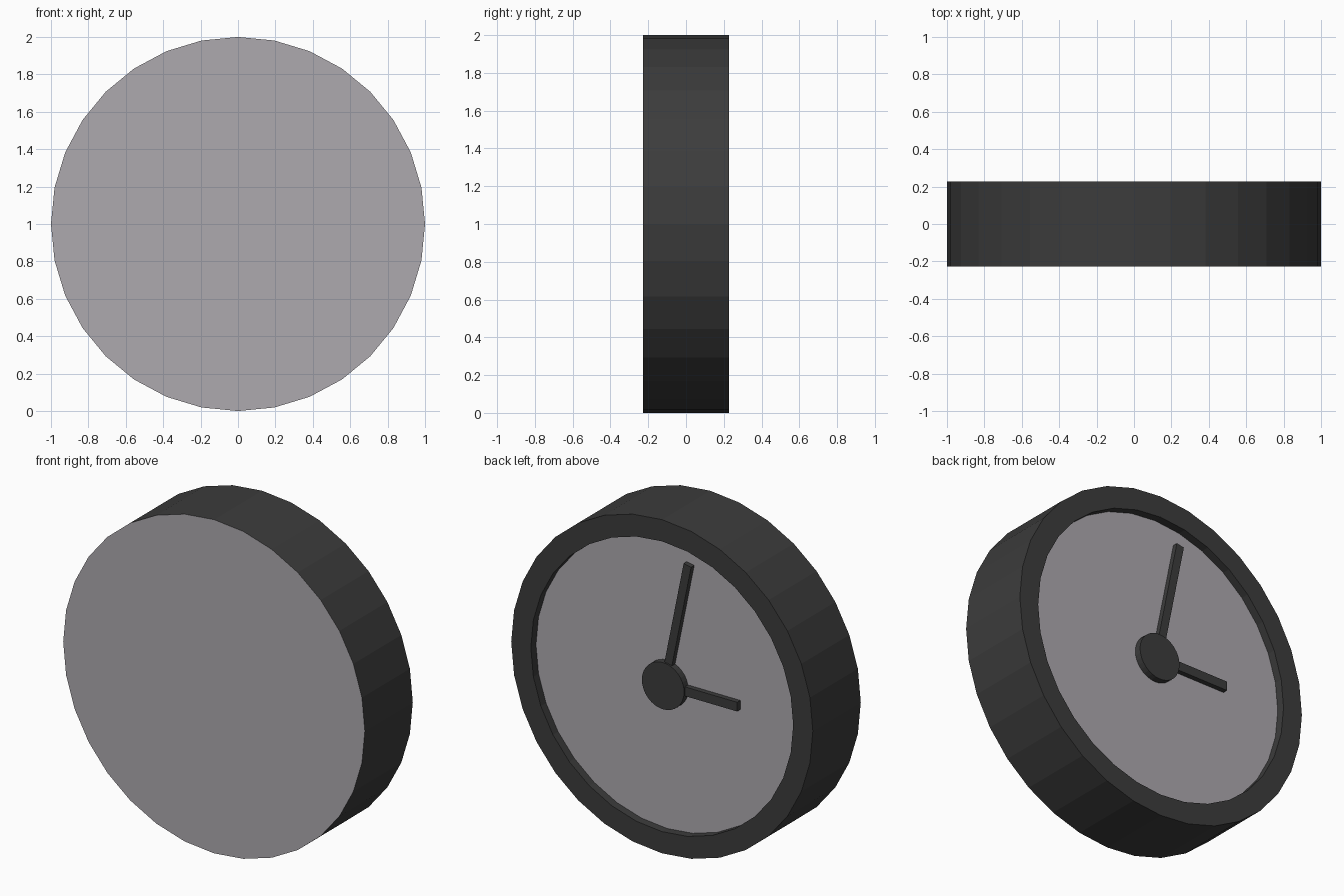
import bpy, bmesh, math
from mathutils import Matrix, Vector

if "Cube" in bpy.data.objects:
    bpy.data.objects.remove(bpy.data.objects["Cube"])

R, HOLE, HALF, FLOOR = 1.0, 0.87, 0.227, 0.178
SIDES = 32


def material(name, color):
    m = bpy.data.materials.new(name)
    m.diffuse_color = color
    m.use_nodes = True
    m.node_tree.nodes["Principled BSDF"].inputs["Base Color"].default_value = m.diffuse_color
    return m


dark = material("dark_casing", (0.045, 0.045, 0.045, 1))
light = material("light_panel", (0.42, 0.40, 0.43, 1))


def finish(name, bm, mat):
    bmesh.ops.translate(bm, verts=bm.verts, vec=(0, 0, 1))
    me = bpy.data.meshes.new(name)
    bm.to_mesh(me)
    bm.free()
    me.materials.append(mat)
    ob = bpy.data.objects.new(name, me)
    bpy.context.collection.objects.link(ob)
    return ob


def ring(bm, r, y, n=SIDES):
    return [bm.verts.new((r * math.sin(2 * math.pi * i / n), y,
                          r * math.cos(2 * math.pi * i / n))) for i in range(n)]


def lathe(name, profile, mat, cap_start=False, cap_end=False, n=SIDES):
    """Rings of (radius, y) joined in order, optionally capped."""
    bm = bmesh.new()
    rings = [ring(bm, r, y, n) for r, y in profile]
    for a, b in zip(rings, rings[1:]):
        for i in range(n):
            j = (i + 1) % n
            bm.faces.new((a[i], b[i], b[j], a[j]))
    if cap_start:
        bm.faces.new(rings[0][::-1] if len(rings) == 1 else rings[0])
    if cap_end:
        bm.faces.new(rings[-1][::-1])
    return finish(name, bm, mat)


def disc(name, r, y, facing, mat):
    bm = bmesh.new()
    f = bm.faces.new(ring(bm, r, y))
    f.normal_update()
    if f.normal.y * facing < 0:
        f.normal_flip()
    return finish(name, bm, mat)


def hand(name, length, width, angle):
    """Straight bar from the centre, turned from vertical towards -x."""
    bm = bmesh.new()
    bmesh.ops.create_cube(bm, size=1)
    depth = 0.03
    bmesh.ops.scale(bm, verts=bm.verts, vec=(width, depth, length))
    bmesh.ops.translate(bm, verts=bm.verts, vec=(0, FLOOR + depth / 2, length / 2))
    bmesh.ops.rotate(bm, verts=bm.verts, cent=(0, 0, 0),
                     matrix=Matrix.Rotation(-math.radians(angle), 3, 'Y'))
    return finish(name, bm, dark)


# Casing: outer wall, rim and recess wall
lathe("casing", [(R, -HALF), (R, HALF), (HOLE, HALF), (HOLE, FLOOR)], dark)
# Flat panels: plain side and recessed dial
disc("plain_panel", R, -HALF, -1, light)
disc("dial", HOLE, FLOOR, 1, light)
# Hub and hands
lathe("hub", [(0.14, FLOOR), (0.14, FLOOR + 0.04)], dark, cap_end=True)
hand("minute_hand", 0.775, 0.05, 11.5)
hand("hour_hand", 0.485, 0.055, 90)
